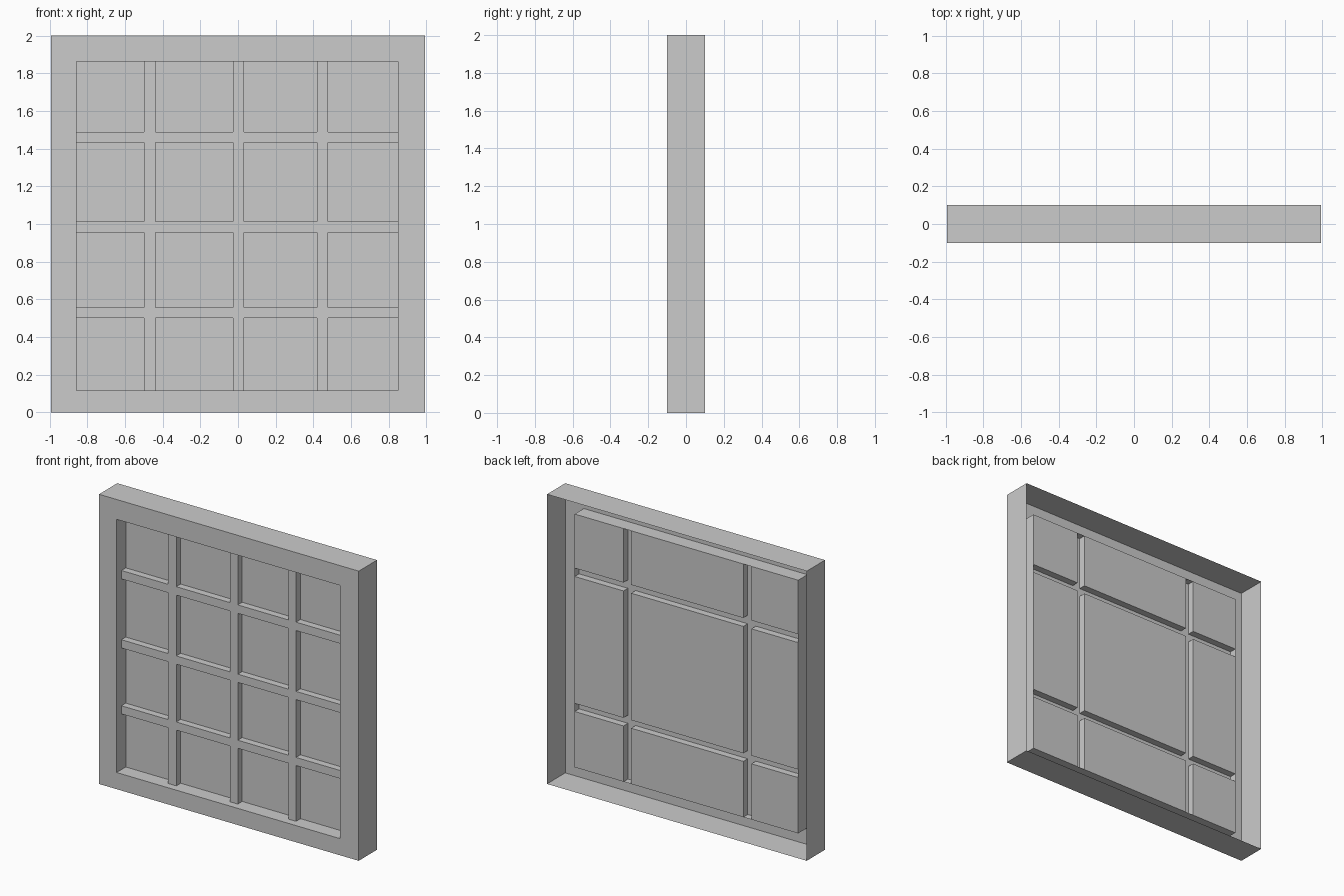
import bpy, bmesh

if "Cube" in bpy.data.objects:
    bpy.data.objects.remove(bpy.data.objects["Cube"])

W, H, D = 0.992, 2.0, 0.1           # frame half width, height, half depth
PANE, BAR = 0.0, -0.048             # y of the panes and of the bar fronts
XS = [-0.857, -0.50, -0.438, -0.027, 0.032, 0.419, 0.477, 0.85]
ZS = [0.115, 0.50, 0.556, 0.955, 1.012, 1.432, 1.49, 1.863]


def make_object(name, faces):
    bm = bmesh.new()
    for f in faces:
        bm.faces.new([bm.verts.new(p) for p in f])
    bmesh.ops.remove_doubles(bm, verts=bm.verts, dist=1e-5)
    mesh = bpy.data.meshes.new(name)
    bm.to_mesh(mesh)
    bm.free()
    obj = bpy.data.objects.new(name, mesh)
    bpy.context.collection.objects.link(obj)
    return obj


def ring(x0, x1, z0, z1, y):
    return [(x0, y, z0), (x1, y, z0), (x1, y, z1), (x0, y, z1)]


def bridge(a, b):
    return [[a[k], b[k], b[(k + 1) % 4], a[(k + 1) % 4]] for k in range(4)]


def relief(raised):
    """Stepped panel: strips whose index is in raised stand at BAR, the rest at PANE."""
    n = len(XS) - 1
    y = lambda i, j: BAR if i in raised or j in raised else PANE
    faces = []
    for i in range(n):
        for j in range(n):
            x0, x1, z0, z1, a = XS[i], XS[i + 1], ZS[j], ZS[j + 1], y(i, j)
            faces.append(ring(x0, x1, z0, z1, a))
            if i + 1 < n and y(i + 1, j) != a:
                b = y(i + 1, j)
                faces.append([(x1, a, z0), (x1, b, z0), (x1, b, z1), (x1, a, z1)])
            if j + 1 < n and y(i, j + 1) != a:
                b = y(i, j + 1)
                faces.append([(x0, a, z1), (x1, a, z1), (x1, b, z1), (x0, b, z1)])
    return faces


# Frame: thin shell open at the back, with a recessed opening in the front
back = ring(-W, W, 0, H, D)
front = ring(-W, W, 0, H, -D)
opening = ring(XS[0], XS[-1], ZS[0], ZS[-1], -D)
recess = ring(XS[0], XS[-1], ZS[0], ZS[-1], PANE)
make_object("window_frame", bridge(back, front) + bridge(front, opening)
            + bridge(opening, recess))

# Panes with three bars each way in front
front_faces = relief({1, 3, 5})
make_object("panes_and_bars", front_faces)

# Back cover: closes the middle bars, the outer bars stay open as grooves
seen = {frozenset(f) for f in front_faces}
cover = [f[::-1] for f in relief({1, 5}) if frozenset(f) not in seen]
make_object("middle_bar_backing", cover)
